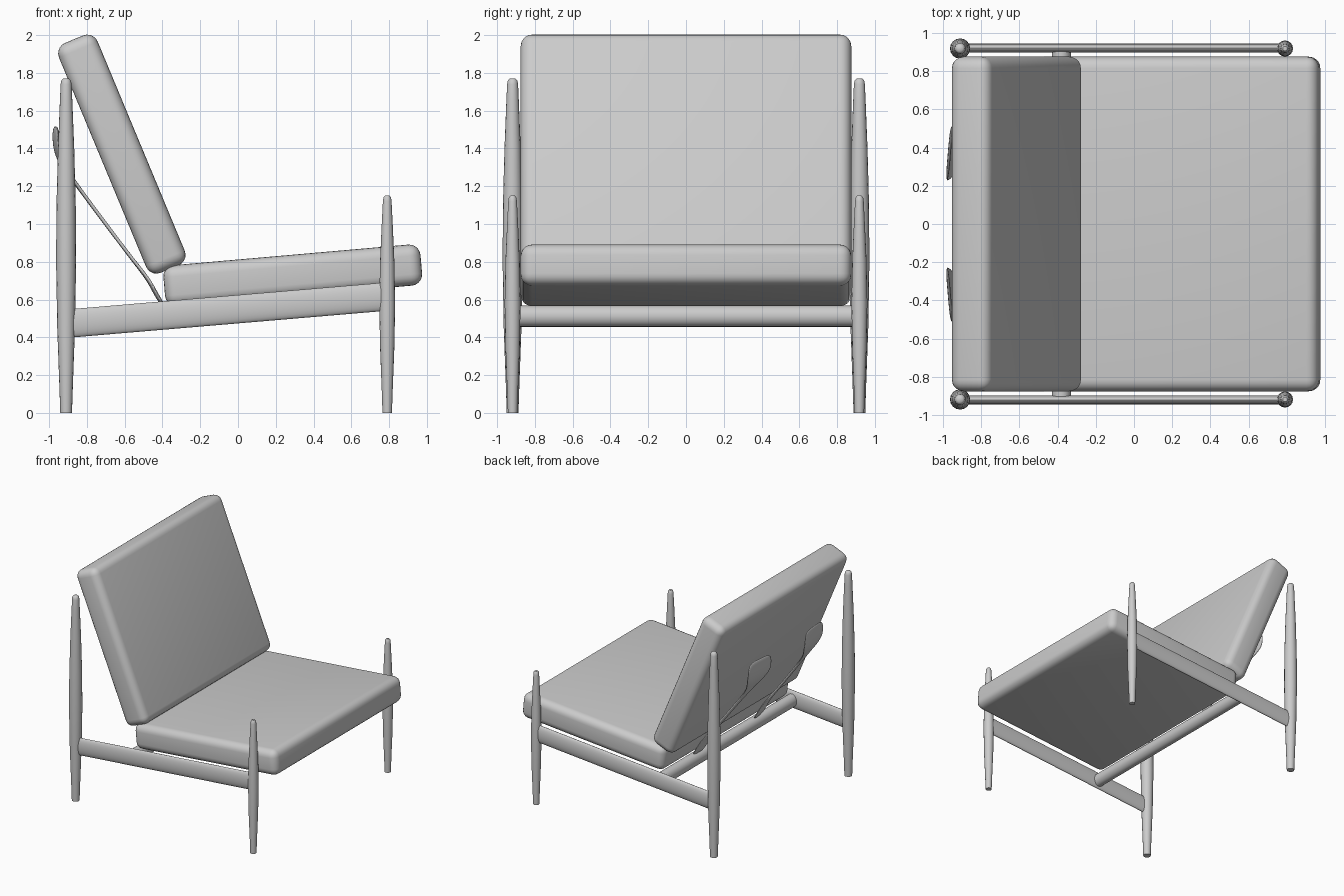
import bpy, bmesh, math
from mathutils import Vector, Matrix

cube = bpy.data.objects.get("Cube")
if cube:
    bpy.data.objects.remove(cube, do_unlink=True)

GREY = (0.6, 0.6, 0.6, 1)
mat = bpy.data.materials.new("plain grey")
mat.use_nodes = True
mat.diffuse_color = GREY
mat.node_tree.nodes["Principled BSDF"].inputs["Base Color"].default_value = GREY


def add(name, bm, angle=40):
    """Turn a bmesh into a smooth-shaded object."""
    bmesh.ops.recalc_face_normals(bm, faces=bm.faces)
    mesh = bpy.data.meshes.new(name)
    bm.to_mesh(mesh)
    bm.free()
    mesh.materials.append(mat)
    obj = bpy.data.objects.new(name, mesh)
    bpy.context.collection.objects.link(obj)
    bpy.ops.object.select_all(action="DESELECT")
    obj.select_set(True)
    bpy.context.view_layer.objects.active = obj
    bpy.ops.object.shade_smooth_by_angle(angle=math.radians(angle))
    return obj


def cushion(name, size, centre, tilt):
    bm = bmesh.new()
    bmesh.ops.create_cube(bm, size=1)
    bmesh.ops.scale(bm, vec=size, verts=bm.verts)
    bmesh.ops.bevel(bm, geom=bm.edges[:], offset=0.06, segments=5,
                    profile=0.5, affect="EDGES")
    bm.transform(Matrix.Translation(centre) @ Matrix.Rotation(math.radians(tilt), 4, "Y"))
    add(name, bm)


def post(name, x, y, profile, sides=16):
    """Turned post from (height, radius) pairs."""
    bm = bmesh.new()
    rings = []
    for z, r in profile:
        rings.append([bm.verts.new((x + r * math.cos(math.tau * i / sides),
                                    y + r * math.sin(math.tau * i / sides), z))
                      for i in range(sides)])
    for a, b in zip(rings, rings[1:]):
        for i in range(sides):
            j = (i + 1) % sides
            bm.faces.new((a[i], a[j], b[j], b[i]))
    bm.faces.new(rings[0])
    bm.faces.new(rings[-1])
    add(name, bm, 50)


def bar(name, start, end, wide, tall):
    """Oval rod between two points; wide is horizontal, tall is vertical."""
    start, end = Vector(start), Vector(end)
    axis = (end - start).normalized()
    side = axis.cross(Vector((0, 0, 1))).normalized()
    up = side.cross(axis)
    rot = Matrix((side, up, axis)).transposed().to_4x4()
    bm = bmesh.new()
    bmesh.ops.create_cone(bm, cap_ends=True, segments=24, radius1=0.5, radius2=0.5,
                          depth=(end - start).length)
    bmesh.ops.scale(bm, vec=(wide, tall, 1), verts=bm.verts)
    bm.transform(Matrix.Translation((start + end) / 2) @ rot)
    add(name, bm)


def strap(name, side, stations):
    """Thin shaped band from (x, z, centre y, half width) stations."""
    bm = bmesh.new()
    rows = []
    for x, z, y, half in stations:
        rows.append([bm.verts.new((x + 0.085 * half * k, side * (y + half * k), z))
                     for k in (-1, 0, 1)])
    for a, b in zip(rows, rows[1:]):
        for i in range(2):
            bm.faces.new((a[i], a[i + 1], b[i + 1], b[i]))
    obj = add(name, bm)
    thick = obj.modifiers.new("thickness", "SOLIDIFY")
    thick.thickness = 0.018
    thick.offset = 0
    sub = obj.modifiers.new("rounding", "SUBSURF")
    sub.levels = sub.render_levels = 2


# Cushions
cushion("seat_cushion", (1.366, 1.75, 0.218), (0.29, 0, 0.728), -5)
cushion("back_cushion", (0.222, 1.75, 1.318), (-0.615, 0, 1.37), -22.6)

BACK = [(0, 0.031), (0.15, 0.036), (0.45, 0.047), (0.8, 0.053), (1.1, 0.051),
        (1.4, 0.043), (1.65, 0.033), (1.74, 0.029), (1.76, 0.025), (1.77, 0.015)]
FRONT = [(0, 0.025), (0.12, 0.029), (0.35, 0.038), (0.58, 0.042), (0.8, 0.038),
         (1.0, 0.029), (1.12, 0.023), (1.14, 0.02), (1.15, 0.012)]
STRAP = [(-0.39, 0.56, 0.41, 0.06), (-0.43, 0.62, 0.41, 0.075),
         (-0.475, 0.71, 0.41, 0.06), (-0.55, 0.8, 0.405, 0.028),
         (-0.7, 1.0, 0.4, 0.024), (-0.85, 1.2, 0.385, 0.03),
         (-0.905, 1.28, 0.375, 0.08), (-0.95, 1.35, 0.37, 0.145),
         (-0.967, 1.43, 0.37, 0.15), (-0.965, 1.52, 0.37, 0.14)]

# Posts, side rails and back straps on both sides
for label, s in (("near", -1), ("far", 1)):
    post("back_post_" + label, -0.91, s * 0.918, BACK)
    post("front_post_" + label, 0.79, s * 0.918, FRONT)
    bar("side_rail_" + label, (-0.91, s * 0.92, 0.472), (0.79, s * 0.92, 0.616), 0.046, 0.15)
    strap("back_strap_" + label, s, STRAP)

# Cross bar under the rear of the seat
bar("cross_bar", (-0.38, -0.912, 0.512), (-0.38, 0.912, 0.512), 0.1, 0.112)
